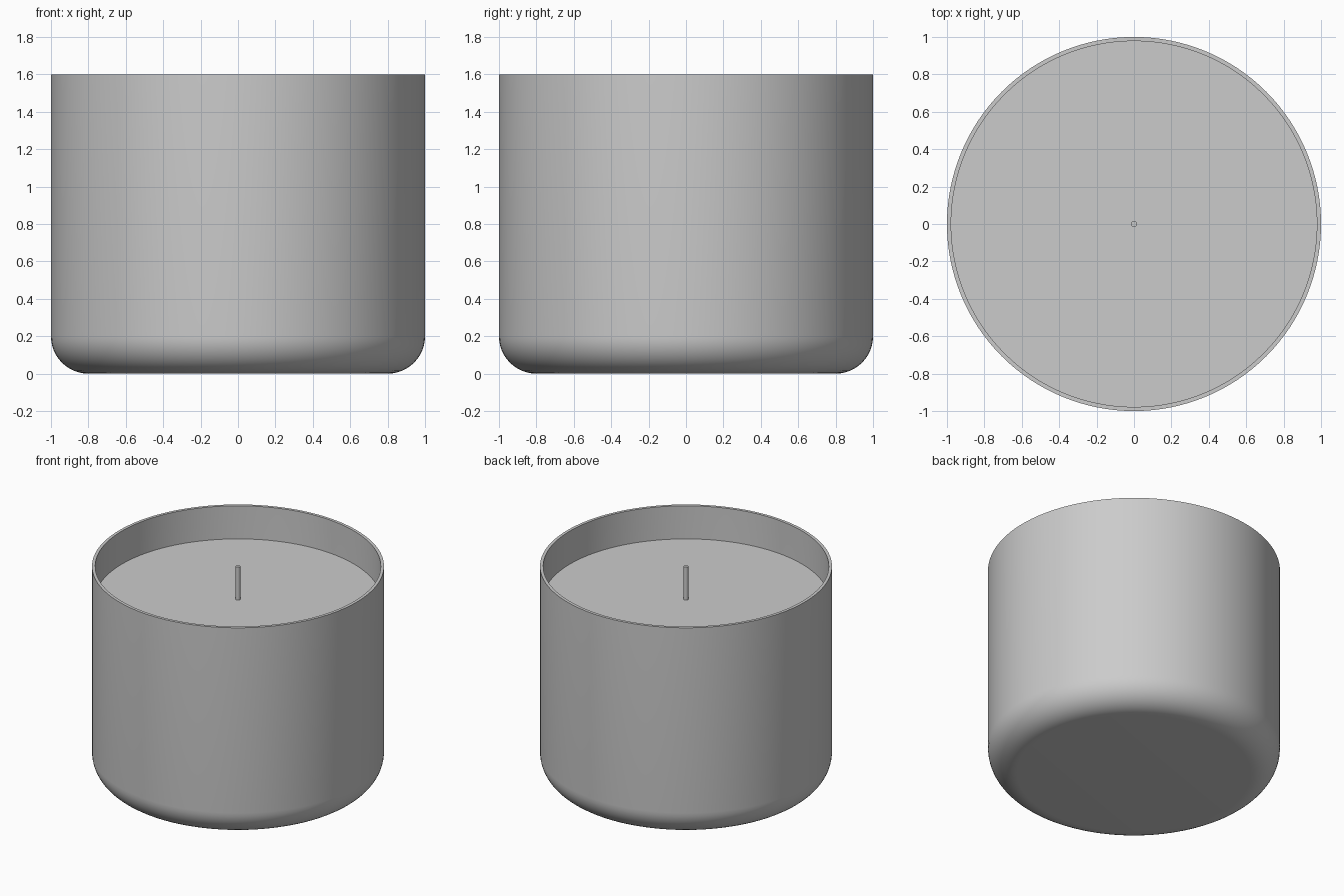
import bpy
import bmesh
import math

cube = bpy.data.objects.get("Cube")
if cube:
    bpy.data.objects.remove(cube, do_unlink=True)

HEIGHT, RADIUS, WALL, ROUND = 1.6, 1.0, 0.022, 0.2
WAX_LEVEL, WICK_RADIUS = 1.35, 0.016

# Single plain grey
grey = bpy.data.materials.new("light_grey")
grey.use_nodes = True
colour = (0.6, 0.6, 0.6, 1)
grey.diffuse_color = colour
grey.node_tree.nodes["Principled BSDF"].inputs["Base Color"].default_value = colour


def corner(radius, fillet, base, steps=12):
    """Quarter arc from the floor up to the wall, as (radius, height) points."""
    angles = [math.pi / 2 * i / steps for i in range(steps + 1)]
    return [(radius - fillet + fillet * math.sin(a),
             base + fillet - fillet * math.cos(a)) for a in angles]


def lathe(name, profile, sides):
    """Spin a profile that starts and ends on the z axis."""
    bm = bmesh.new()
    verts = [bm.verts.new((r, 0, z)) for r, z in profile]
    edges = [bm.edges.new(pair) for pair in zip(verts, verts[1:])]
    bmesh.ops.spin(bm, geom=verts + edges, cent=(0, 0, 0), axis=(0, 0, 1),
                   angle=math.tau, steps=sides, use_merge=True)
    bmesh.ops.remove_doubles(bm, verts=bm.verts, dist=0.0001)
    bmesh.ops.recalc_face_normals(bm, faces=bm.faces)
    mesh = bpy.data.meshes.new(name)
    bm.to_mesh(mesh)
    bm.free()
    mesh.materials.append(grey)
    obj = bpy.data.objects.new(name, mesh)
    bpy.context.collection.objects.link(obj)
    bpy.ops.object.select_all(action="DESELECT")
    obj.select_set(True)
    bpy.context.view_layer.objects.active = obj
    bpy.ops.object.shade_smooth_by_angle(angle=math.radians(30))
    return obj


inner = RADIUS - WALL
inner_corner = corner(inner, ROUND - WALL, WALL)

# Jar: thin-walled cup with a rounded foot
jar_profile = [(0, 0)] + corner(RADIUS, ROUND, 0) + [(RADIUS, HEIGHT), (inner, HEIGHT)]
jar_profile += inner_corner[::-1] + [(0, WALL)]
lathe("jar", jar_profile, 128)

# Wax fills the cup to below the rim
lathe("wax", [(0, WALL)] + inner_corner + [(inner, WAX_LEVEL), (0, WAX_LEVEL)], 128)

# Wick stands in the middle, level with the rim
lathe("wick", [(0, WAX_LEVEL - 0.1), (WICK_RADIUS, WAX_LEVEL - 0.1),
               (WICK_RADIUS, HEIGHT), (0, HEIGHT)], 24)
